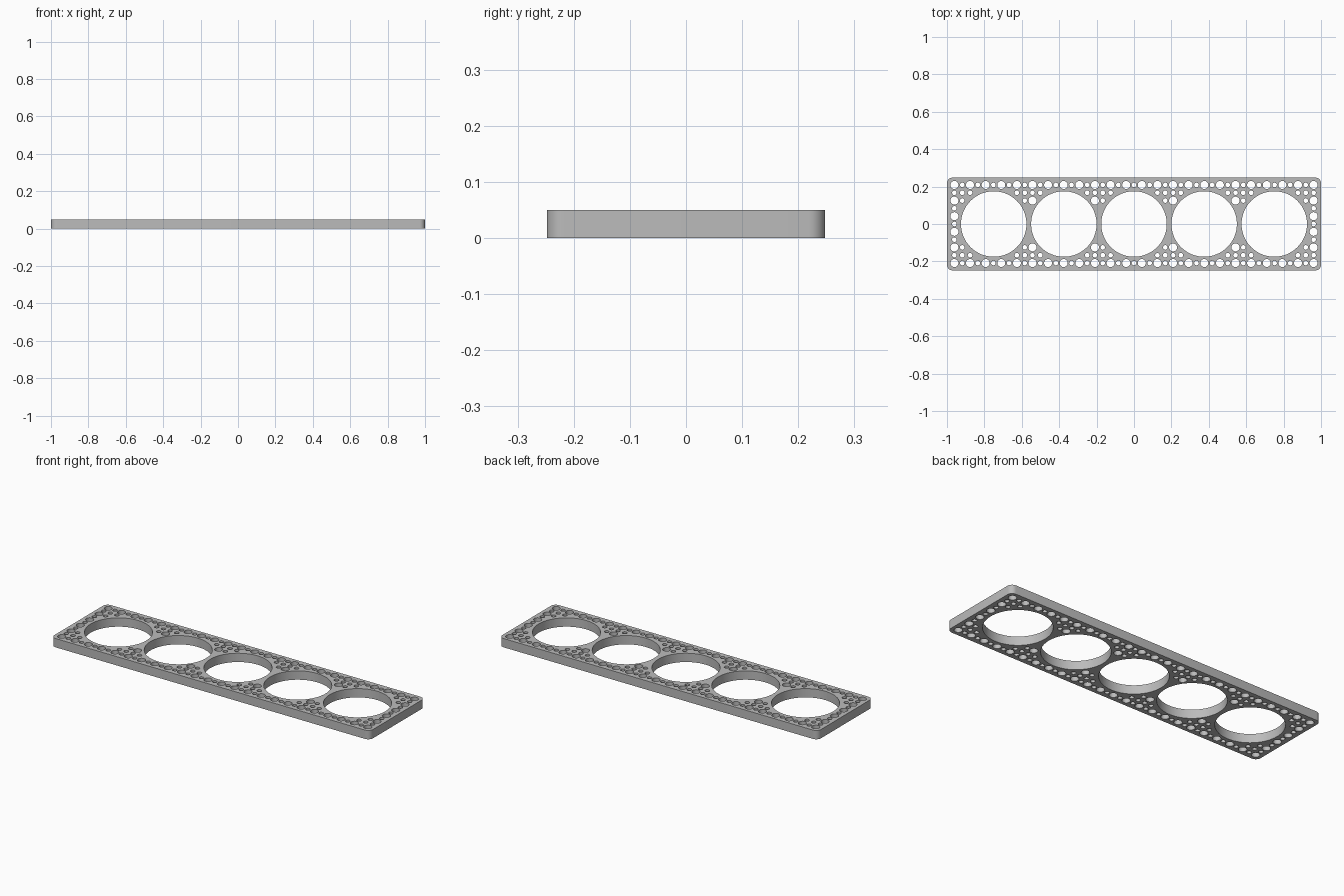
import bpy
import math

if "Cube" in bpy.data.objects:
    bpy.data.objects.remove(bpy.data.objects["Cube"], do_unlink=True)

LENGTH, WIDTH, HEIGHT, CORNER = 2.0, 0.496, 0.05, 0.03
PITCH = 0.0835
RING_R, PEG_R, PIN_R = 0.175, 0.0215, 0.0125
RING_X = [0.375 * i for i in range(-2, 3)]

# Flat filled outline, extruded to the plate thickness
outline = bpy.data.curves.new("plate_outline", "CURVE")
outline.dimensions = "2D"
outline.fill_mode = "BOTH"
outline.extrude = HEIGHT / 2


def add_loop(points):
    spline = outline.splines.new("POLY")
    spline.points.add(len(points) - 1)
    for p, (x, y) in zip(spline.points, points):
        p.co = (x, y, 0, 1)
    spline.use_cyclic_u = True


def arc(cx, cy, r, start, sweep, n):
    return [(cx + r * math.cos(start + sweep * i / n),
             cy + r * math.sin(start + sweep * i / n)) for i in range(n + 1)]


def add_hole(x, y, r, n):
    add_loop(arc(x, y, r, 0, math.tau, n)[:-1])


# Rounded rectangle border
border = []
for k, (sx, sy) in enumerate([(1, 1), (-1, 1), (-1, -1), (1, -1)]):
    border += arc(sx * (LENGTH / 2 - CORNER), sy * (WIDTH / 2 - CORNER),
                  CORNER, k * math.pi / 2, math.pi / 2, 8)
add_loop(border)

# Five large openings
for x in RING_X:
    add_hole(x, 0, RING_R, 64)

# Peg holes on the full pitch, pin holes on the half pitch, clear of the openings
for i in range(47):
    for j in range(11):
        x, y = (i - 23) * PITCH / 2, (j - 5) * PITCH / 2
        peg = i % 2 == 0 and j % 2 == 0
        r = PEG_R if peg else PIN_R
        if min(math.hypot(x - cx, y) for cx in RING_X) > RING_R + r + 0.005:
            add_hole(x, y, r, 24 if peg else 16)

# Turn the outline into a mesh plate
source = bpy.data.objects.new("plate_source", outline)
bpy.context.collection.objects.link(source)
bpy.context.view_layer.update()
graph = bpy.context.evaluated_depsgraph_get()
mesh = bpy.data.meshes.new_from_object(source.evaluated_get(graph))
bpy.data.objects.remove(source, do_unlink=True)
plate = bpy.data.objects.new("perforated_plate", mesh)
plate.location.z = HEIGHT / 2
bpy.context.collection.objects.link(plate)

# Grey material
grey = bpy.data.materials.new("light_grey")
grey.use_nodes = True
colour = (0.5, 0.5, 0.5, 1)
grey.diffuse_color = colour
grey.node_tree.nodes["Principled BSDF"].inputs["Base Color"].default_value = colour
mesh.materials.clear()
mesh.materials.append(grey)

# Weld the caps to the walls and smooth the round walls
bpy.context.view_layer.objects.active = plate
plate.select_set(True)
bpy.ops.object.mode_set(mode="EDIT")
bpy.ops.mesh.select_all(action="SELECT")
bpy.ops.mesh.remove_doubles(threshold=0.0001)
bpy.ops.mesh.normals_make_consistent(inside=False)
bpy.ops.object.mode_set(mode="OBJECT")
bpy.ops.object.shade_smooth_by_angle(angle=math.radians(35))
